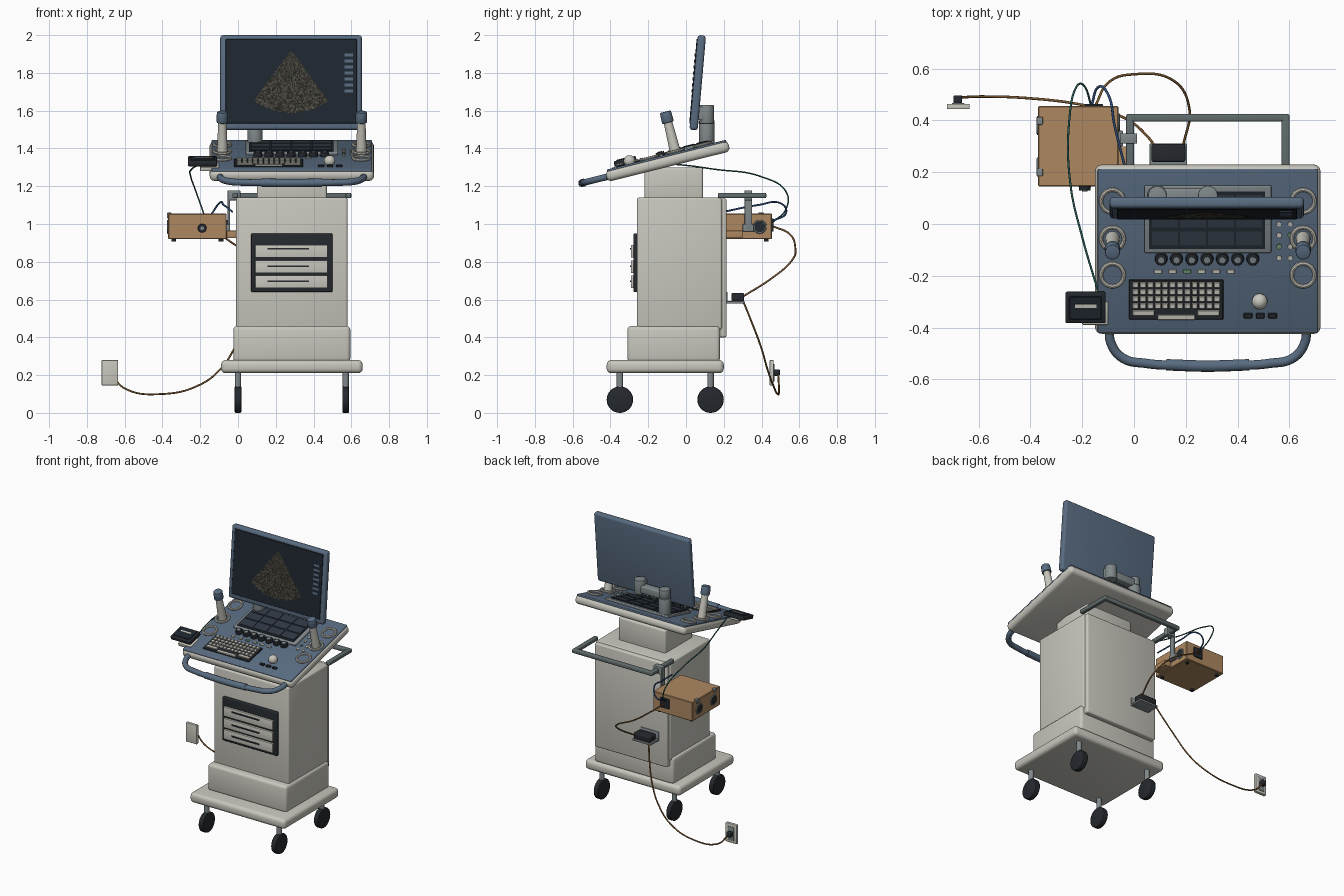
import bpy, bmesh, math, random
from mathutils import Matrix, Vector

if "Cube" in bpy.data.objects:
    bpy.data.objects.remove(bpy.data.objects["Cube"])

random.seed(4)
I = Matrix.Identity(4)
CX = 0.285  # centre line of the cart


def mat(name, r, g, b):
    m = bpy.data.materials.new(name)
    m.diffuse_color = (r, g, b, 1)
    m.use_nodes = True
    m.node_tree.nodes["Principled BSDF"].inputs["Base Color"].default_value = m.diffuse_color
    return m


IVORY = mat("ivory", .58, .57, .51)
BLUE = mat("slate_blue", .10, .15, .22)
DARK = mat("dark", .018, .022, .027)
SCREEN = mat("screen", .014, .02, .03)
TILE = mat("tile", .03, .04, .055)
GREY = mat("grey", .22, .25, .26)
RAIL = mat("rail", .12, .15, .15)
WOOD = mat("tan", .42, .25, .12)
GREEN = mat("green", .16, .3, .16)
BROWN = mat("brown_cable", .2, .1, .03)
TEAL = mat("teal_cable", .02, .11, .1)
NAVY = mat("blue_cable", .03, .08, .22)
SPECK = [mat("echo_%d" % i, v, v * .95, v * .75) for i, v in enumerate((.02, .045, .09))]


def finish(name, bm, m, M):
    me = bpy.data.meshes.new(name)
    bmesh.ops.recalc_face_normals(bm, faces=bm.faces[:])
    bm.to_mesh(me)
    bm.free()
    for k in (m if isinstance(m, list) else [m]):
        me.materials.append(k)
    ob = bpy.data.objects.new(name, me)
    ob.matrix_world = M
    bpy.context.collection.objects.link(ob)
    return ob


def boxes(name, spans, m, bevel=0, M=I, seg=3):
    bm = bmesh.new()
    for x0, x1, y0, y1, z0, z1 in spans:
        T = Matrix.Translation(((x0 + x1) / 2, (y0 + y1) / 2, (z0 + z1) / 2)) @ Matrix.Diagonal((x1 - x0, y1 - y0, z1 - z0, 1))
        vs = bmesh.ops.create_cube(bm, size=1, matrix=T)["verts"]
        if bevel:
            es = list({e for v in vs for e in v.link_edges})
            bmesh.ops.bevel(bm, geom=es, offset=bevel, segments=seg, profile=.5, affect='EDGES')
    return finish(name, bm, m, M)


def cyls(name, items, m, M=I, seg=24, bevel=0):
    bm = bmesh.new()
    for p, q, r0, r1 in items:
        p, q = Vector(p), Vector(q)
        d = q - p
        T = Matrix.Translation((p + q) / 2) @ d.to_track_quat('Z', 'Y').to_matrix().to_4x4()
        vs = bmesh.ops.create_cone(bm, cap_ends=True, segments=seg, radius1=r0, radius2=r1, depth=d.length, matrix=T)["verts"]
        if bevel:
            es = [e for e in {e for v in vs for e in v.link_edges} if any(len(f.verts) > 4 for f in e.link_faces)]
            bmesh.ops.bevel(bm, geom=es, offset=bevel, segments=2, profile=.5, affect='EDGES')
    return finish(name, bm, m, M)


def tube(name, pts, r, m, M=I, kind='BEZIER'):
    cu = bpy.data.curves.new(name, 'CURVE')
    cu.dimensions = '3D'
    cu.bevel_depth, cu.bevel_resolution, cu.use_fill_caps = r, 3, True
    sp = cu.splines.new(kind)
    if kind == 'BEZIER':
        sp.bezier_points.add(len(pts) - 1)
        for b, p in zip(sp.bezier_points, pts):
            b.co, b.handle_left_type, b.handle_right_type = p, 'AUTO', 'AUTO'
    else:
        sp.points.add(len(pts) - 1)
        for b, p in zip(sp.points, pts):
            b.co = (*p, 1)
    cu.materials.append(m)
    ob = bpy.data.objects.new(name, cu)
    ob.matrix_world = M
    bpy.context.collection.objects.link(ob)


def ring(name, c, R, r, m, M=I):
    bpy.ops.mesh.primitive_torus_add(major_radius=R, minor_radius=r, major_segments=32, minor_segments=8)
    ob = bpy.context.object
    ob.name = name
    ob.data.materials.append(m)
    ob.matrix_world = M @ Matrix.Translation(c)


# Cart: casters, platform, body tiers, neck
for sx, x in (("left", 0), ("right", .57)):
    for sy, y in (("front", -.35), ("rear", .13)):
        cyls(f"caster_wheel_{sy}_{sx}", [((x - .018, y, .07), (x + .018, y, .07), .07, .07)], DARK, seg=32, bevel=.006)
        cyls(f"caster_stem_{sy}_{sx}", [((x, y, .12), (x, y, .22), .017, .017)], GREY)
boxes("base_platform", [(-.09, .66, -.42, .2, .21, .28)], IVORY, .025, seg=4)
boxes("lower_body", [(-.025, .595, -.31, .18, .27, .46)], IVORY, .02)
boxes("main_body", [(-.01, .58, -.26, .19, .44, 1.14)], IVORY, .012)
boxes("back_cover", [(0, .57, .15, .215, .4, 1.135)], IVORY, .01)
boxes("neck", [(.1, .47, -.22, .09, 1.12, 1.3)], IVORY, .012)

# Drawer unit
boxes("drawer_frame", [(.07, .5, -.278, -.25, .64, .95)], DARK, .006)
boxes("drawers", [(.09, .475, -.292, -.27, z, z + .068) for z in (.66, .74, .822)], IVORY, .004)
boxes("drawer_slots", [(.155, .375, -.297, -.285, z, z + .009) for z in (.692, .772, .864)], DARK)

# Rear push rail
boxes("rear_rail", [(-.03, 0, .17, .425, 1.137, 1.165), (.57, .6, .17, .425, 1.137, 1.165),
                    (-.03, .6, .395, .425, 1.137, 1.165)], RAIL, .007)

# Console: frame tilted 14 degrees, local y equals the y of the top view
A = math.radians(14)
P = (Matrix.Translation((0, -.11, 1.3625)) @ Matrix.Rotation(A, 4, 'X')
     @ Matrix.Diagonal((1, 1 / math.cos(A), 1, 1)) @ Matrix.Translation((0, .11, 0)))
boxes("console_body", [(-.15, .72, -.43, .22, -.062, -.002)], IVORY, .025, P, 4)
boxes("console_top", [(-.14, .71, -.42, .212, -.01, .003)], BLUE, .005, P)
half = [(-.095, -.41), (-.09, -.465), (-.045, -.525), (.05, -.547), (.16, -.554)]
path = [(x, y, -.035) for x, y in half + [(2 * CX - x, y) for x, y in half[::-1]]]
tube("front_handle", path, .018, BLUE, P)
tube("handle_grip", [(.125, -.552, -.035), (CX, -.557, -.035), (.445, -.552, -.035)], .022, BLUE, P)

# Touch panel
boxes("touch_frame", [(.04, .53, -.108, .15, 0, .018)], GREY, .005, P)
boxes("touch_screen", [(.058, .505, -.092, .13, .01, .021)], SCREEN, 0, P)
boxes("touch_tiles", [(.07 + i * .108, .17 + i * .108, y, y + .055, .02, .024)
                      for i in range(4) for y in (-.078, -.008, .062)], TILE, 0, P)

# Knobs and buttons
kx = [.105 + i * .059 for i in range(7)]
cyls("knobs", [((x, -.133, 0), (x, -.133, .025), .025, .022) for x in kx], DARK, P, bevel=.003)
cyls("knob_caps", [((x, -.133, .022), (x, -.133, .028), .012, .012) for x in kx], GREY, P, 16)
bx = [.093 + i * .056 for i in range(6)]
boxes("function_buttons", [(x - .015, x + .015, -.19, -.174, 0, .01) for x in bx if x != bx[2]], IVORY, .002, P, 1)
boxes("active_button", [(bx[2] - .015, bx[2] + .015, -.19, -.174, 0, .01)], GREEN, .002, P, 1)
dots = [(x, y) for x in (.56, .603) for y in (0, -.042, -.086, -.13)]
for k, m in ((0, IVORY), (1, GREEN)):
    cyls("round_buttons_%d" % k, [((x, y, 0), (x, y, .009), .01, .01)
                                  for i, (x, y) in enumerate(dots) if (i % 3 == 2) == bool(k)], m, P, 12)

# Keyboard, trackball
boxes("keyboard_base", [(-.02, .345, -.367, -.213, 0, .01)], DARK, .003, P, 1)
boxes("keys", [(-.005 + c * .0285, .018 + c * .0285, y, y + .02, .008, .018)
               for c in range(12) for y in (-.242, -.269, -.296, -.323)]
      + [(-.005, .08, -.35, -.33, .008, .018), (.09, .235, -.367, -.347, .008, .018),
         (.245, .331, -.35, -.33, .008, .018)], IVORY, .002, P, 1)
bm = bmesh.new()
bmesh.ops.create_uvsphere(bm, u_segments=24, v_segments=16, radius=.03)
finish("trackball", bm, IVORY, P @ Matrix.Translation((.485, -.295, .018)))
boxes("trackball_buttons", [(x - .017, x + .017, -.362, -.342, 0, .012) for x in (.44, .487, .535)], DARK, .003, P, 1)

# Probe holders and probes
for s, x in (("left", -.083), ("right", 2 * CX + .083)):
    for i, y in enumerate((.09, -.055, -.195)):
        ring(f"probe_ring_{s}_{i}", (x, y, .008), .044, .008, IVORY, P)
        cyls(f"probe_well_{s}_{i}", [((x, y, 0), (x, y, .006), .04, .04)], BLUE, P)
    cyls("probe_grip_" + s, [((x, -.055, .005), (x, -.055, .17), .028, .022)], IVORY, P)
    cyls("probe_head_" + s, [((x, -.055, .165), (x, -.055, .225), .031, .029)], BLUE, P, bevel=.006)

# Side device on its bracket
boxes("side_device", [(-.265, -.11, -.375, -.258, .008, .036)], DARK, .006, P)
boxes("side_device_lid", [(-.25, -.125, -.36, -.272, .03, .04)], SCREEN, .003, P, 1)
boxes("side_device_strip", [(-.228, -.145, -.313, -.3, .038, .043)], IVORY, 0, P)
boxes("side_bracket", [(-.2, -.1, -.388, -.3, -.015, .008)], IVORY, .004, P)

# Monitor and arm
S = Matrix.Translation((CX - .004, .062, 1.748)) @ Matrix.Rotation(math.radians(-5), 4, 'X')
boxes("monitor_shell", [(-.375, .375, -.022, .022, -.252, .252)], BLUE, .016, S, 4)
boxes("monitor_glass", [(-.346, .348, -.026, -.015, -.218, .23)], SCREEN, .002, S, 1)
boxes("screen_menu", [(.283, .328, -.029, -.025, z, z + .016) for z in [-.055 + i * .032 for i in range(7)]], BLUE, 0, S)
bm = bmesh.new()
N, R = 44, 44
grid = [[bm.verts.new((r * math.sin(a), -.0285, .172 - r * math.cos(a)))
         for a in [math.radians(-36 + 72 * i / N) for i in range(N + 1)]]
        for r in [.012 + .323 * j / R for j in range(R + 1)]]
for j in range(R):
    for i in range(N):
        f = bm.faces.new((grid[j][i], grid[j][i + 1], grid[j + 1][i + 1], grid[j + 1][i]))
        f.material_index = random.choice((0, 0, 1, 1, 2))
finish("scan_image", bm, SPECK, S)
cyls("arm_post", [((.09, .11, 1.39), (.09, .11, 1.55), .04, .04), ((.09, .11, 1.552), (.09, .11, 1.61), .036, .036)], GREY, bevel=.004)
boxes("arm_link", [(.09, CX, .082, .138, 1.54, 1.595)], GREY, .01)
cyls("arm_hub", [((CX, .11, 1.53), (CX, .11, 1.63), .038, .038)], GREY, bevel=.004)
boxes("monitor_mount", [(CX - .03, CX + .03, .06, .11, 1.55, 1.62)], GREY, .005)

# Equipment box hanging from the rail
boxes("equipment_box", [(-.37, -.06, .145, .455, .92, 1.055)], WOOD, .004, seg=1)
boxes("box_clips", [(-.376, -.352, y, y + .03, 1.03, 1.06) for y in (.185, .383)], GREY, .003)
cyls("box_feet", [((x, y, .908), (x, y, .925), .012, .012) for x in (-.34, -.09) for y in (.175, .425)], DARK, seg=12)
cyls("box_front_knob", [((-.19, .15, .978), (-.19, .13, .978), .024, .022)], DARK)
cyls("box_front_knob_cap", [((-.19, .14, .978), (-.19, .126, .978), .01, .01)], GREY, seg=16)
RY = Matrix.Rotation(math.pi / 2, 4, 'Y')
for i, (x, y) in enumerate(((-.371, .22), (-.371, .38), (-.059, .39))):
    ring("port_ring_%d" % i, (0, 0, 0), .032, .005, GREY, Matrix.Translation((x, y, .985)) @ RY)
    cyls("port_hole_%d" % i, [((x - .003, y, .985), (x + .003, y, .985), .03, .03)], DARK)
boxes("box_socket", [(-.19, -.12, .45, .464, .96, 1.03)], DARK, .004)
boxes("box_support", [(-.06, -.01, .19, .3, .925, .965)], WOOD, .003)
boxes("rail_clamp", [(-.055, .012, .31, .35, 1.125, 1.178), (-.055, -.042, .31, .35, .965, 1.17),
                     (-.07, -.042, .3, .36, .96, 1.0)], GREY, .004)

# Power brick on its shelf, wall outlet and plug
boxes("brick_shelf", [(.06, .205, .205, .31, .578, .592), (.06, .205, .205, .22, .578, .64)], GREY, .003)
boxes("power_brick", [(.068, .198, .24, .308, .592, .635)], DARK, .007)
boxes("wall_plate", [(-.722, -.635, .443, .464, .145, .28)], IVORY, .004)
boxes("outlet_face", [(-.703, -.655, .46, .468, .165, .26)], GREY, .003)
boxes("wall_plug", [(-.697, -.663, .464, .497, .196, .23)], DARK, .006)

# Cables
tube("mains_cable", [(-.67, .488, .205), (-.6, .492, .13), (-.4, .485, .1), (-.2, .46, .15), (-.09, .43, .235),
                     (-.02, .4, .34), (.05, .34, .5), (.085, .295, .61)], .005, BROWN)
tube("box_power_cable", [(.19, .3, .615), (.213, .45, .71), (.15, .555, .8), (0, .578, .88), (-.1, .545, .95), (-.15, .455, .99)], .005, BROWN)
tube("body_cable", [(-.165, .455, 1.015), (-.135, .53, 1.06), (-.1, .5, 1.11), (-.075, .38, 1.1), (-.03, .2, 1.065)], .005, NAVY)
tube("device_cable", [(-.14, -.255, 1.32), (-.2, -.05, 1.315), (-.245, .15, 1.29), (-.25, .4, 1.25), (-.222, .53, 1.17),
                      (-.19, .53, 1.08), (-.165, .455, 1.005)], .004, TEAL)

# Smooth shading with sharp edges kept
meshes = [o for o in bpy.context.scene.objects if o.type == 'MESH']
for o in bpy.context.scene.objects:
    o.select_set(o.type == 'MESH')
bpy.context.view_layer.objects.active = meshes[0]
bpy.ops.object.shade_smooth_by_angle(angle=math.radians(35))
